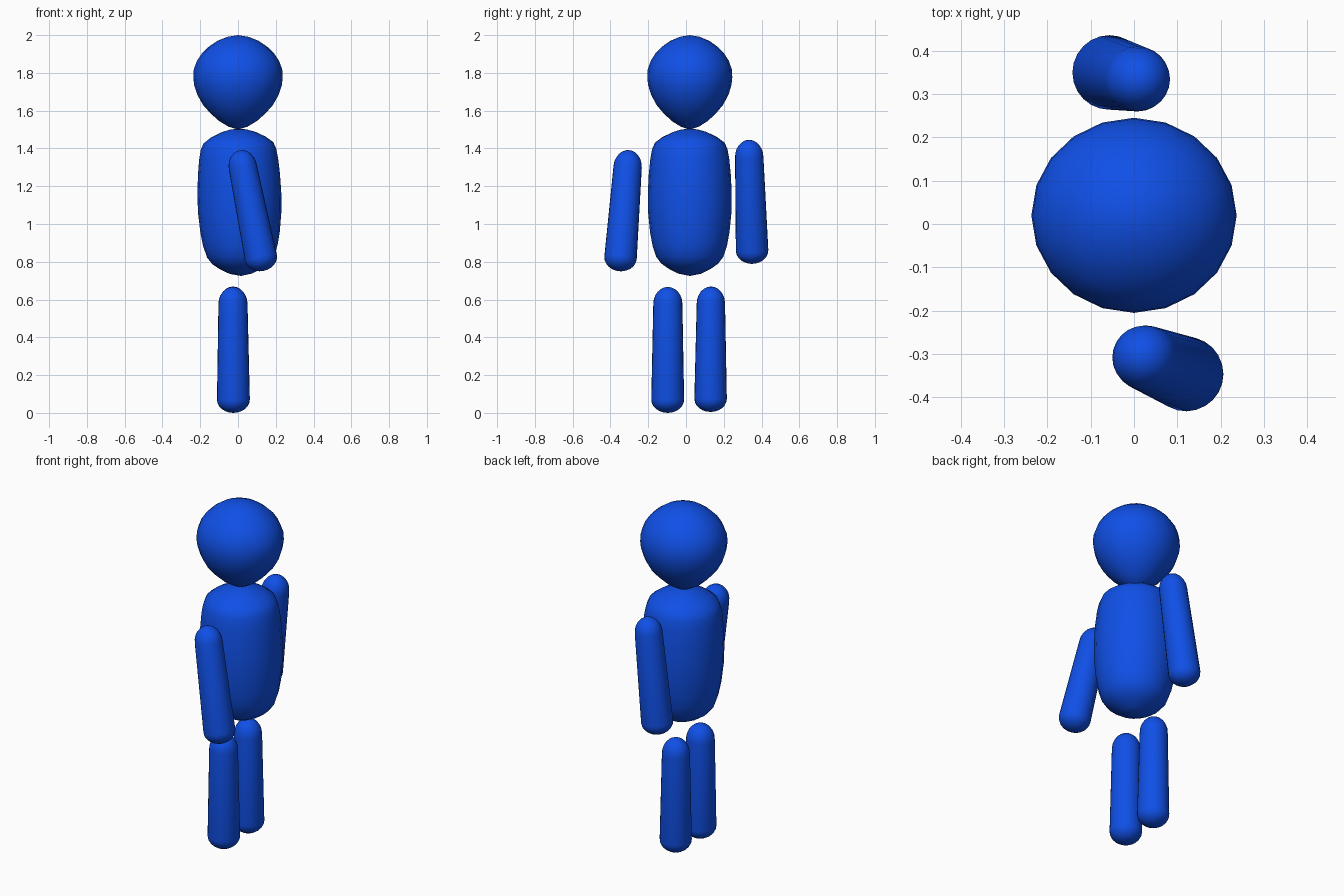
import bpy, bmesh, math
from mathutils import Vector

if "Cube" in bpy.data.objects:
    bpy.data.objects.remove(bpy.data.objects["Cube"])

blue = bpy.data.materials.new("blue")
blue.diffuse_color = (0.005, 0.08, 0.8, 1)
blue.use_nodes = True
blue.node_tree.nodes["Principled BSDF"].inputs["Base Color"].default_value = blue.diffuse_color


def lathe(name, bottom, top, profile, sides, squash=1.0):
    """Closed turned body from bottom tip to top tip; profile holds (distance from bottom, radius)."""
    a, b = Vector(bottom), Vector(top)
    axis = (b - a).normalized()
    u = Vector((1, 0, 0)) - axis * axis.x
    u.normalize()
    v = axis.cross(u)
    bm = bmesh.new()
    rings = []
    for h, r in profile:
        rings.append([bm.verts.new(a + axis * h + u * r * math.cos(k * math.tau / sides)
                                   + v * r * squash * math.sin(k * math.tau / sides))
                      for k in range(sides)])
    low, high = bm.verts.new(a), bm.verts.new(b)
    for k in range(sides):
        n = (k + 1) % sides
        for r0, r1 in zip(rings, rings[1:]):
            bm.faces.new((r0[k], r0[n], r1[n], r1[k]))
        bm.faces.new((low, rings[0][n], rings[0][k]))
        bm.faces.new((high, rings[-1][k], rings[-1][n]))
    mesh = bpy.data.meshes.new(name)
    bm.to_mesh(mesh)
    bm.free()
    mesh.materials.append(blue)
    mesh.shade_smooth()
    ob = bpy.data.objects.new(name, mesh)
    bpy.context.collection.objects.link(ob)
    return ob


def limb(name, bottom, top, r_low, r_high, cap_low=0.07, cap_high=0.09):
    """Tapered capsule with a blunter lower end."""
    length = (Vector(top) - Vector(bottom)).length
    angles = [math.radians(d) for d in (15, 30, 45, 60, 75, 90)]
    low = [(cap_low * (1 - math.cos(t)), r_low * math.sin(t)) for t in angles]
    high = [(length - cap_high * (1 - math.cos(t)), r_high * math.sin(t)) for t in reversed(angles)]
    return lathe(name, bottom, top, low + high, 24)


# Head: egg shape, narrow at the chin
lathe("head", (0, 0.02, 1.5), (0, 0.02, 2.0),
      [(0.015, 0.05), (0.045, 0.1), (0.085, 0.145), (0.13, 0.185), (0.185, 0.216), (0.235, 0.232),
       (0.275, 0.237), (0.32, 0.234), (0.365, 0.217), (0.405, 0.19), (0.44, 0.153),
       (0.47, 0.108), (0.491, 0.055)], 20, 0.95)

# Torso: rounded barrel
lathe("torso", (0.016, 0.02, 0.725), (0.0, 0.02, 1.505),
      [(0.012, 0.06), (0.04, 0.115), (0.065, 0.15), (0.1, 0.177), (0.16, 0.197), (0.23, 0.21),
       (0.34, 0.221), (0.44, 0.222), (0.54, 0.217), (0.62, 0.209), (0.67, 0.2), (0.705, 0.185),
       (0.735, 0.145), (0.762, 0.09), (0.775, 0.045)], 20)

# Arms
limb("front_arm", (0.135, -0.352, 0.752), (0.008, -0.302, 1.39), 0.086, 0.075)
limb("back_arm", (-0.066, 0.352, 0.79), (0.02, 0.332, 1.445), 0.086, 0.075)

# Legs
limb("front_leg", (-0.024, -0.097, 0.0), (-0.027, -0.096, 0.667), 0.087, 0.077)
limb("back_leg", (-0.024, 0.13, 0.005), (-0.027, 0.132, 0.669), 0.086, 0.075)
